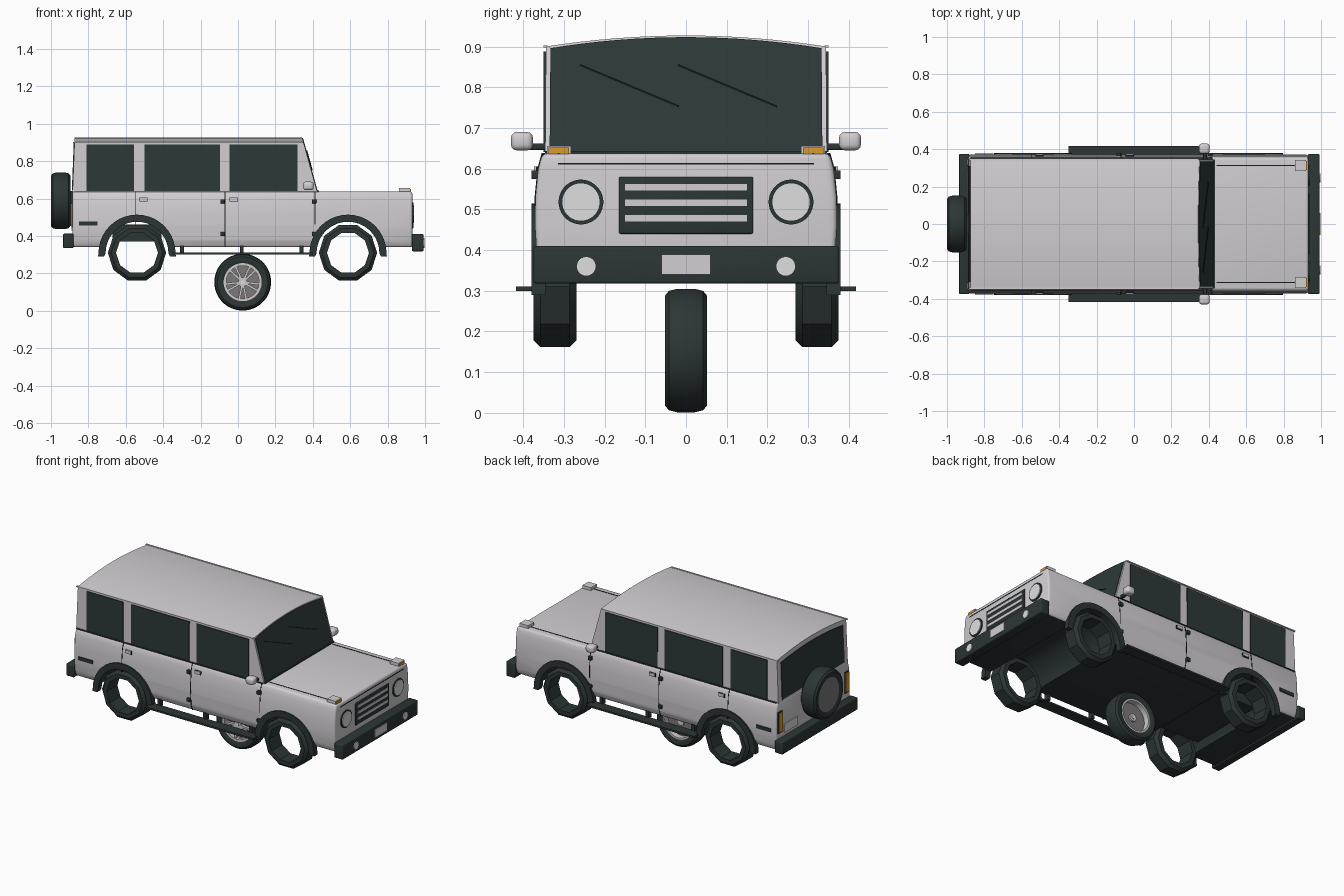
import bpy, bmesh, math
from mathutils import Matrix, Vector

if "Cube" in bpy.data.objects:
    bpy.data.objects.remove(bpy.data.objects["Cube"])


def material(name, rgb):
    m = bpy.data.materials.new(name)
    m.use_nodes = True
    m.diffuse_color = (*rgb, 1)
    m.node_tree.nodes["Principled BSDF"].inputs["Base Color"].default_value = (*rgb, 1)
    return m


PAINT = material("pale grey paint", (0.64, 0.62, 0.64))
DARK = material("dark trim", (0.025, 0.036, 0.036))
GLASS = material("dark glass", (0.027, 0.04, 0.04))
BLACK = material("black line", (0.008, 0.01, 0.01))
ORANGE = material("orange lamp", (0.68, 0.33, 0.03))
LAMP = material("white lamp", (0.74, 0.74, 0.74))
SILVER = material("silver alloy", (0.6, 0.58, 0.58))
GREY = material("grey rim", (0.2, 0.19, 0.19))


def finish(ob):
    """Bake the modifiers and smooth the soft edges."""
    if ob.modifiers:
        graph = bpy.context.evaluated_depsgraph_get()
        mesh = bpy.data.meshes.new_from_object(ob.evaluated_get(graph))
        ob.modifiers.clear()
        ob.data = mesh
    bpy.ops.object.select_all(action="DESELECT")
    ob.select_set(True)
    bpy.context.view_layer.objects.active = ob
    bpy.ops.object.shade_smooth_by_angle(angle=math.radians(32))
    return ob


def make(name, bm, mat, bevel=0, done=True):
    bmesh.ops.remove_doubles(bm, verts=bm.verts, dist=1e-5)
    bmesh.ops.recalc_face_normals(bm, faces=bm.faces)
    mesh = bpy.data.meshes.new(name)
    bm.to_mesh(mesh)
    bm.free()
    ob = bpy.data.objects.new(name, mesh)
    bpy.context.collection.objects.link(ob)
    mesh.materials.append(mat)
    if bevel:
        b = ob.modifiers.new("bevel", "BEVEL")
        b.width, b.segments = bevel, 3
    return finish(ob) if done else ob


def solid(name, pts, f0, f1, axis, mat, bevel=0, done=True):
    """Extrude a 2D outline along x or y; the ends may depend on height."""
    bm = bmesh.new()
    rings = []
    for f in (f0, f1):
        ring = []
        for u, z in pts:
            d = f(z) if callable(f) else f
            ring.append(bm.verts.new((d, u, z) if axis == "x" else (u, d, z)))
        bm.faces.new(ring)
        rings.append(ring)
    a, b = rings
    for i in range(len(pts)):
        bm.faces.new((a[i - 1], a[i], b[i], b[i - 1]))
    return make(name, bm, mat, bevel, done)


def box(name, lo, hi, mat, bevel=0):
    pts = [(lo[1], lo[2]), (hi[1], lo[2]), (hi[1], hi[2]), (lo[1], hi[2])]
    return solid(name, pts, lo[0], hi[0], "x", mat, bevel)


def side_box(name, s, x0, x1, y0, y1, z0, z1, mat, bevel=0):
    ya, yb = sorted((s * y0, s * y1))
    return box(name, (x0, ya, z0), (x1, yb, z1), mat, bevel)


def revolve(name, profile, segs, place, mat, done=True):
    """Spin a closed (radius, offset) outline around the y axis."""
    bm = bmesh.new()
    rings = []
    for i in range(segs):
        a = 2 * math.pi * (i + 0.5) / segs
        rings.append([bm.verts.new(place @ Vector((r * math.sin(a), y, r * math.cos(a))))
                      for r, y in profile])
    n = len(profile)
    for i in range(segs):
        p, q = rings[i - 1], rings[i]
        for k in range(n):
            if max(profile[k - 1][0], profile[k][0]) > 0:
                bm.faces.new((p[k - 1], p[k], q[k], q[k - 1]))
    return make(name, bm, mat, 0, done)


def disc(name, r, y0, y1, place, mat, segs=32, done=True):
    return revolve(name, [(0, y0), (r, y0), (r, y1), (0, y1)], segs, place, mat, done)


at = lambda x, y, z: Matrix.Translation((x, y, z))
TURN = Matrix.Rotation(math.radians(-90), 4, "Z")  # y axis onto x
AXLES = {"front": 0.588, "rear": -0.54}
ARCH_Z = 0.308

# Lower body with tunnels for the wheels
SIDE = [(0.352, 0.34), (0.366, 0.38), (0.371, 0.46), (0.37, 0.53), (0.363, 0.6), (0.353, 0.637)]
outline = SIDE + [(-y, z) for y, z in reversed(SIDE)]
body = solid("lower_body", outline, -0.885, 0.932, "x", PAINT, 0.012, False)
body.data.materials.append(DARK)
for f in body.data.polygons:
    f.material_index = 1 if f.normal.z < -0.5 else 0
for end, x in AXLES.items():
    cutter = disc(end + "_arch_cutter", 0.168, -0.5, 0.5, at(x, 0, ARCH_Z), PAINT, 40, False)
    cutter.data.materials.append(DARK)
    for f in cutter.data.polygons:
        f.material_index = 1
    cutter.hide_render = True
    cutter.hide_set(True)
    cut = body.modifiers.new(end, "BOOLEAN")
    cut.object, cut.operation, cut.solver = cutter, "DIFFERENCE", "EXACT"
finish(body)
for end in AXLES:
    bpy.data.objects.remove(bpy.data.objects[end + "_arch_cutter"])
box("rear_axle_housing", (-0.67, -0.25, 0.37), (-0.41, 0.25, 0.46), DARK)

# Cabin with arched roof and raked windscreen
front = lambda z: 0.425 - 0.083 * (z - 0.63) / 0.3
rear = lambda z: -0.885 + 0.012 * (z - 0.63) / 0.3


def cabin_outline(w, base, eave, rise):
    top = [(w * (1 - k / 8), eave + rise * (1 - (1 - k / 8) ** 2)) for k in range(17)]
    return [(w + 0.002, base)] + top + [(-w - 0.002, base)]


solid("cabin", cabin_outline(0.344, 0.63, 0.9, 0.027), rear, front, "x", PAINT)
solid("windscreen", cabin_outline(0.333, 0.642, 0.896, 0.027), lambda z: front(z) - 0.003,
      lambda z: front(z) + 0.004, "x", GLASS)
solid("rear_window", cabin_outline(0.308, 0.645, 0.876, 0.022), lambda z: rear(z) - 0.004,
      lambda z: rear(z) + 0.003, "x", GLASS)
box("windscreen_seal", (0.41, -0.345, 0.634), (0.432, 0.345, 0.643), DARK)
for name, y in (("right_wiper", -0.26), ("left_wiper", -0.02)):
    pts = [(y, 0.857), (y + 0.243, 0.755), (y + 0.243, 0.75), (y, 0.852)]
    solid(name, pts, lambda z: front(z) + 0.003, lambda z: front(z) + 0.008, "x", BLACK)

# Bonnet seam, grille and number plates
box("bonnet_front_seam", (0.928, -0.315, 0.61), (0.934, 0.315, 0.614), BLACK)
box("grille", (0.925, -0.165, 0.44), (0.938, 0.165, 0.58), DARK, 0.004)
for i in range(3):
    z = 0.47 + 0.038 * i
    box("grille_bar", (0.935, -0.15, z), (0.941, 0.15, z + 0.016), PAINT)
box("front_bumper", (0.93, -0.375, 0.318), (0.992, 0.375, 0.41), DARK, 0.006)
box("rear_bumper", (-0.935, -0.375, 0.335), (-0.88, 0.375, 0.412), DARK, 0.006)
box("front_plate", (0.99, -0.06, 0.34), (0.996, 0.06, 0.389), PAINT)
box("rear_plate", (-0.89, 0.16, 0.43), (-0.884, 0.29, 0.485), LAMP)

# Wheel profiles
HOOP = [(0.112, -0.053), (0.138, -0.053), (0.156, -0.036),
        (0.156, 0.036), (0.138, 0.053), (0.112, 0.053)]
half = [(0.1, 0.044), (0.115, 0.052), (0.135, 0.052), (0.147, 0.042), (0.152, 0.022)]
TYRE = [(r, -y) for r, y in half] + half[::-1]

# Everything that appears on both sides
for s, side in ((1, "left"), (-1, "right")):
    for end, x in AXLES.items():
        revolve(f"{end}_{side}_wheel", HOOP, 10, at(x, s * 0.322, 0.31), DARK)
        angles = [math.pi * k / 20 for k in range(21)]
        arc = lambda r: [(x + r * math.cos(a), ARCH_Z + r * math.sin(a)) for a in angles]
        flare = ([(x + 0.208, 0.29)] + arc(0.206) + [(x - 0.208, 0.29), (x - 0.176, 0.29)]
                 + arc(0.168)[::-1] + [(x + 0.176, 0.29)])
        solid(f"{end}_{side}_flare", flare, s * 0.345, s * 0.379, "y", DARK)

    # Side glass and roof gutter
    for name, x0, x1 in (("rear", -0.81, -0.555), ("middle", -0.5, -0.095), ("front", -0.045, 0.318)):
        side_box(f"{name}_{side}_window", s, x0, x1, 0.342, 0.35, 0.641, 0.888, GLASS)
    side_box(side + "_gutter", s, -0.882, 0.345, 0.34, 0.35, 0.897, 0.903, PAINT)
    side_box(side + "_belt_line", s, -0.875, 0.42, 0.344, 0.355, 0.635, 0.639, DARK)

    # Door seams, hinges and handles
    for x, low in ((-0.55, 2), (-0.07, 0), (0.412, 2)):
        run = SIDE[low:]
        strip = [(s * (y + 0.002), z) for y, z in run] + [(s * (y - 0.01), z) for y, z in run[::-1]]
        solid(side + "_door_seam", strip, x - 0.002, x + 0.002, "x", BLACK)
    for x in (-0.082, 0.407):
        for z in (0.585, 0.41):
            side_box(side + "_hinge", s, x - 0.012, x + 0.012, 0.355, 0.38, z - 0.011, z + 0.011, DARK, 0.003)
    for x in (-0.505, -0.023):
        side_box(side + "_handle_recess", s, x - 0.022, x + 0.022, 0.355, 0.369, 0.583, 0.605, BLACK)
        side_box(side + "_handle", s, x - 0.019, x + 0.019, 0.355, 0.373, 0.587, 0.605, PAINT)
    side_box(side + "_vent", s, -0.85, -0.75, 0.36, 0.376, 0.455, 0.477, DARK)

    # Side step and its brackets
    side_box(side + "_step", s, -0.35, 0.4, 0.35, 0.418, 0.3, 0.311, DARK)
    for x in (-0.3, 0.02, 0.34):
        side_box(side + "_step_bracket", s, x - 0.01, x + 0.01, 0.33, 0.36, 0.305, 0.35, DARK)

    # Door mirror
    side_box(side + "_mirror_arm", s, 0.37, 0.39, 0.34, 0.39, 0.646, 0.662, DARK, 0.004)
    side_box(side + "_mirror", s, 0.348, 0.404, 0.376, 0.43, 0.645, 0.69, PAINT, 0.014)

    # Lamps
    disc(side + "_headlamp_ring", 0.055, 0.92, 0.937, at(0, s * 0.258, 0.518) @ TURN, DARK)
    disc(side + "_headlamp", 0.047, 0.92, 0.942, at(0, s * 0.258, 0.518) @ TURN, LAMP)
    disc(side + "_fog_lamp", 0.024, 0.98, 0.997, at(0, s * 0.245, 0.36) @ TURN, LAMP)
    side_box(side + "_indicator", s, 0.86, 0.92, 0.283, 0.342, 0.63, 0.656, PAINT)
    side_box(side + "_indicator_lens", s, 0.918, 0.924, 0.288, 0.338, 0.633, 0.652, ORANGE)
    side_box(side + "_tail_lamp_frame", s, -0.89, -0.88, 0.31, 0.352, 0.445, 0.58, DARK)
    side_box(side + "_tail_lamp", s, -0.895, -0.885, 0.315, 0.347, 0.452, 0.573, ORANGE)
    side_box(side + "_bonnet_seam", s, 0.44, 0.925, 0.311, 0.315, 0.634, 0.639, BLACK)

# Rear-mounted spare wheel
spare = at(-0.948, 0, 0.588) @ TURN
revolve("spare_tyre", TYRE, 40, spare, DARK)
disc("spare_cover", 0.112, -0.046, 0.03, spare, GREY)
box("spare_mount", (-0.92, -0.05, 0.54), (-0.88, 0.05, 0.64), DARK)

# Loose alloy wheel under the floor
loose = at(0.025, 0, 0.153)
revolve("loose_tyre", TYRE, 40, loose, DARK)
revolve("loose_rim", [(0.088, -0.046), (0.102, -0.046), (0.102, 0.045), (0.092, 0.045)], 40, loose, SILVER)
disc("loose_rim_back", 0.095, 0, 0.012, loose, GREY)
disc("loose_hub", 0.024, -0.04, 0.022, loose, SILVER)
disc("loose_hub_bore", 0.01, -0.043, 0.025, loose, LAMP)
for i in range(5):
    for off in (-0.2, 0.2):
        a = 2 * math.pi * i / 5 + math.pi / 2
        spoke = box("loose_spoke", (0.01, -0.04, -0.006), (0.09, -0.022, 0.006), SILVER)
        spoke.data.transform(loose @ Matrix.Rotation(a + off, 4, "Y"))
